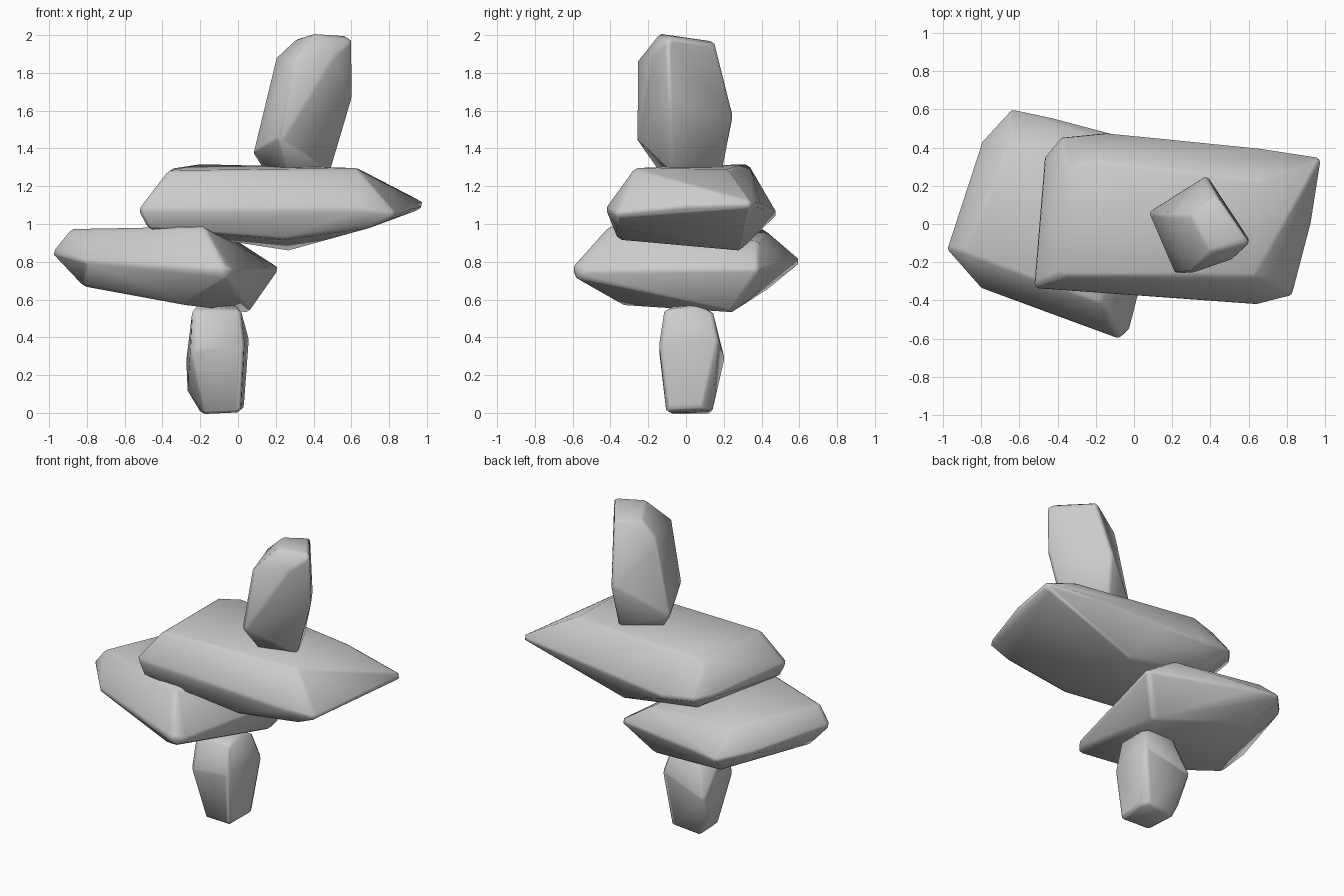
import bpy, bmesh
from mathutils import Vector


def hull_mesh(coords):
    """Return a bmesh holding the convex hull of the given points."""
    bm = bmesh.new()
    for co in coords:
        bm.verts.new(co)
    hull = bmesh.ops.convex_hull(bm, input=bm.verts[:])
    junk = {g for g in hull["geom_interior"] + hull["geom_unused"]
            if isinstance(g, bmesh.types.BMVert)}
    bmesh.ops.delete(bm, geom=list(junk), context='VERTS')
    bmesh.ops.recalc_face_normals(bm, faces=bm.faces[:])
    bm.normal_update()
    return bm


def stone(name, pts, r):
    """Rounded convex stone: hull of small balls tucked inside each corner."""
    rough = hull_mesh([Vector(p) for p in pts])
    balls = bmesh.new()
    for v in rough.verts:
        ball = bmesh.ops.create_icosphere(balls, subdivisions=1, radius=r)
        bmesh.ops.translate(balls, verts=ball["verts"], vec=v.co - v.normal * r * 1.1)
    bm = hull_mesh([v.co.copy() for v in balls.verts])
    rough.free()
    balls.free()
    bmesh.ops.remove_doubles(bm, verts=bm.verts[:], dist=0.008)
    for f in bm.faces:
        f.smooth = True
    me = bpy.data.meshes.new(name)
    bm.to_mesh(me)
    bm.free()
    bpy.context.collection.objects.link(bpy.data.objects.new(name, me))


# upright foot stone
stone("foot_stone", [
    (-0.18, -0.08, 0.0), (0.01, -0.10, 0.01), (0.03, 0.08, 0.02), (-0.19, 0.13, 0.0),
    (0.0, 0.14, 0.02), (-0.27, 0.10, 0.12), (-0.25, -0.14, 0.33), (0.03, -0.14, 0.36),
    (0.055, 0.17, 0.38), (-0.27, 0.20, 0.29), (-0.24, -0.10, 0.54), (0.01, -0.11, 0.54),
    (0.01, 0.14, 0.53), (-0.20, 0.13, 0.54), (-0.21, -0.05, 0.575), (-0.02, 0.06, 0.575),
], 0.025)

# lower slab, reaching to the left
stone("lower_slab", [
    (-0.98, -0.13, 0.85), (-0.80, -0.34, 0.80), (-0.42, -0.47, 0.79), (-0.08, -0.60, 0.77),
    (-0.02, -0.55, 0.75), (-0.06, -0.58, 0.71), (0.21, 0.38, 0.76), (-0.18, 0.48, 0.80),
    (-0.43, 0.56, 0.80), (-0.64, 0.60, 0.80), (-0.80, 0.43, 0.83),
    (-0.82, -0.15, 0.67), (-0.28, -0.34, 0.57), (0.06, 0.25, 0.535), (-0.55, 0.42, 0.64),
    (-0.89, -0.15, 0.97), (-0.18, -0.41, 0.985), (0.0, 0.38, 0.91), (-0.65, 0.42, 0.97),
], 0.03)

# upper slab, reaching to the right
stone("upper_slab", [
    (-0.52, -0.33, 1.08), (0.64, -0.425, 1.08), (0.83, -0.37, 1.05), (0.93, 0.0, 1.09),
    (0.975, 0.34, 1.10), (0.66, 0.40, 1.10), (0.15, 0.45, 1.06), (-0.15, 0.48, 1.05),
    (-0.38, 0.455, 1.08), (-0.47, 0.35, 1.10), (0.70, -0.36, 0.98),
    (-0.47, -0.33, 0.98), (0.25, -0.36, 0.92), (0.27, 0.29, 0.86), (-0.30, 0.30, 0.95),
    (-0.37, -0.27, 1.28), (0.63, -0.27, 1.295), (0.65, 0.22, 1.29),
    (-0.20, 0.33, 1.315), (-0.36, 0.30, 1.29),
], 0.03)

# leaning upright stone on top
stone("top_stone", [
    (0.14, 0.06, 1.285), (0.26, -0.15, 1.29), (0.49, -0.08, 1.285), (0.36, 0.19, 1.285),
    (0.08, 0.06, 1.38), (0.22, -0.26, 1.45), (0.605, -0.09, 1.66), (0.38, 0.25, 1.57),
    (0.18, 0.05, 1.80), (0.20, 0.05, 1.88), (0.29, -0.255, 1.86), (0.51, -0.19, 1.90),
    (0.60, -0.10, 1.97), (0.43, 0.15, 1.96), (0.30, 0.05, 1.975), (0.40, -0.14, 2.005),
    (0.58, -0.07, 1.99),
], 0.025)
